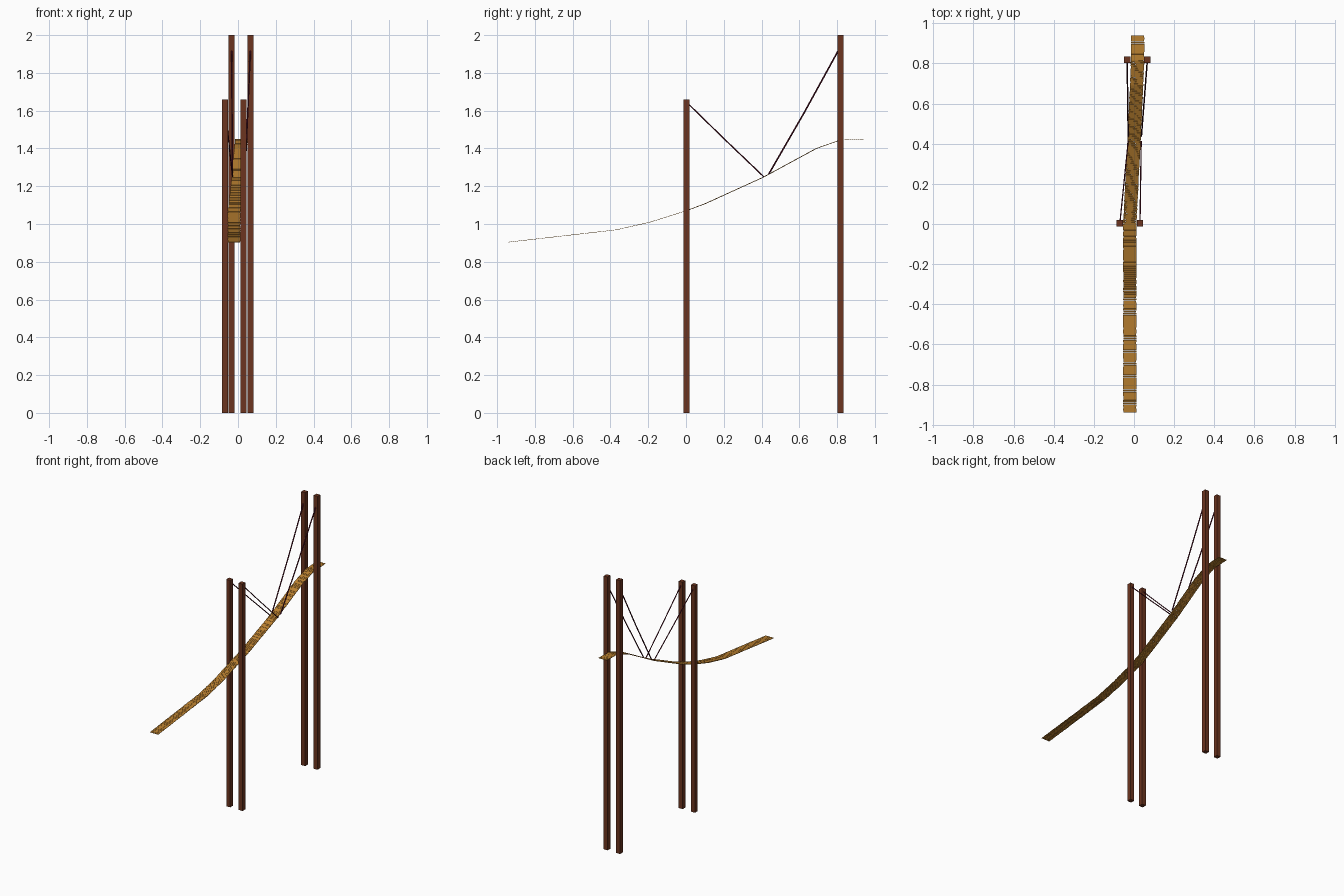
import bpy, bmesh, random
from mathutils import Vector, Matrix

if "Cube" in bpy.data.objects:
    bpy.data.objects.remove(bpy.data.objects["Cube"])

random.seed(4)


def material(name, rgb):
    m = bpy.data.materials.new(name)
    m.diffuse_color = (*rgb, 1)
    m.use_nodes = True
    m.node_tree.nodes["Principled BSDF"].inputs["Base Color"].default_value = m.diffuse_color
    return m


post_mat = material("post_wood", (0.15, 0.035, 0.014))
rope_mat = material("rope_red", (0.09, 0.006, 0.02))
plank_mat = material("plank_wood", (0.5, 0.22, 0.03))


def add_object(name, bm, mat):
    me = bpy.data.meshes.new(name)
    bm.to_mesh(me)
    bm.free()
    me.materials.append(mat)
    ob = bpy.data.objects.new(name, me)
    bpy.context.collection.objects.link(ob)
    return ob


def add_box(bm, centre, size, rot=Matrix.Identity(4)):
    m = Matrix.Translation(centre) @ rot @ Matrix.Diagonal((*size, 1))
    bmesh.ops.create_cube(bm, size=1, matrix=m)


def add_post(name, x, y, height):
    bm = bmesh.new()
    add_box(bm, (x, y, height / 2), (0.032, 0.032, height))
    add_object(name, bm, post_mat)


def add_rope(name, top, bottom, radius, sag):
    # thin six-sided tube with a slight bow
    bm = bmesh.new()
    a, b = Vector(top), Vector(bottom)
    mid = (a + b) / 2 - Vector((0, 0, sag))
    for p, q in ((a, mid), (mid, b)):
        d = q - p
        m = Matrix.Translation((p + q) / 2) @ d.to_track_quat('Z', 'Y').to_matrix().to_4x4()
        bmesh.ops.create_cone(bm, cap_ends=True, segments=6, radius1=radius,
                              radius2=radius, depth=d.length, matrix=m)
    add_object(name, bm, rope_mat)


# Two pairs of posts
add_post("front_post_left", -0.07, 0.003, 1.66)
add_post("front_post_right", 0.03, 0.003, 1.66)
add_post("back_post_left", -0.034, 0.818, 2.0)
add_post("back_post_right", 0.066, 0.818, 2.0)

# Suspension ropes meeting at the middle of the deck
add_rope("front_rope_left", (-0.07, 0.008, 1.64), (-0.029, 0.412, 1.25), 0.0035, 0.002)
add_rope("front_rope_right", (0.03, 0.008, 1.64), (0.036, 0.412, 1.25), 0.0035, 0.002)
add_rope("back_rope_left", (-0.034, 0.81, 1.925), (-0.029, 0.438, 1.264), 0.0042, 0.008)
add_rope("back_rope_right", (0.066, 0.81, 1.925), (0.037, 0.438, 1.264), 0.0042, 0.008)

# Deck centre line
path = [Vector(p) for p in (
    (-0.021, -0.94, 0.904), (-0.021, -0.37, 0.969), (-0.021, -0.19, 1.01),
    (-0.021, 0.0, 1.07), (-0.016, 0.10, 1.107), (0.0, 0.41, 1.248),
    (0.013, 0.69, 1.40), (0.018, 0.815, 1.444), (0.018, 0.94, 1.448))]

# Plank deck: thin boards laid along the line, slightly uneven
bm = bmesh.new()
pitch = 0.0105
for p, q in zip(path, path[1:]):
    d = q - p
    n = max(1, round(d.length / pitch))
    step = d.length / n
    fwd = d.normalized()
    side = Vector((fwd.y, -fwd.x, 0)).normalized()
    up = side.cross(fwd)
    rot = Matrix((side, fwd, up)).transposed().to_4x4()
    for i in range(n):
        c = p + d * ((i + 0.5) / n)
        length = 0.066 + random.uniform(-0.002, 0.002)
        depth = step * random.uniform(0.84, 0.98)
        add_box(bm, c, (length, depth, 0.0025), rot)
add_object("plank_deck", bm, plank_mat)
